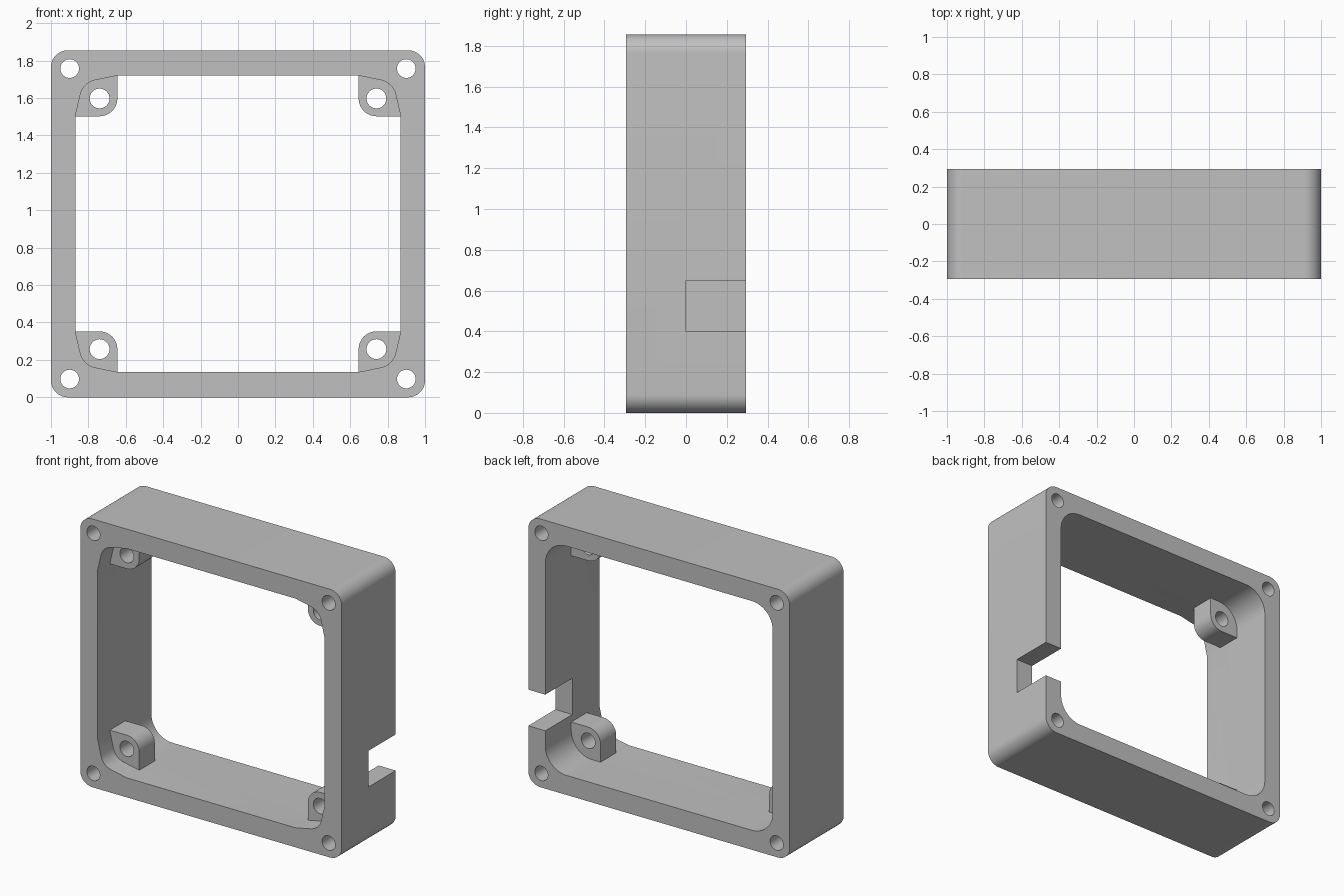
import bpy, bmesh
from math import cos, sin, radians

cube = bpy.data.objects.get("Cube")
if cube:
    bpy.data.objects.remove(cube, do_unlink=True)

MID = 0.9275              # height of the frame centre
FRONT, BACK = -0.295, 0.295
LUG_FRONT, LUG_BACK = -0.158, 0.012
IN_X, IN_Z = 0.87, 0.7925  # half size of the opening
LUG = (0.74, 0.67)         # lug hole centre
OVER = 0.05

grey = bpy.data.materials.new("light_grey")
grey.use_nodes = True
colour = (0.53, 0.53, 0.53, 1)
grey.diffuse_color = colour
grey.node_tree.nodes["Principled BSDF"].inputs["Base Color"].default_value = colour


def arc(cx, cz, r, a0, a1, n=12):
    angles = [radians(a0 + (a1 - a0) * i / n) for i in range(n + 1)]
    return [(cx + r * cos(a), cz + r * sin(a)) for a in angles]


def four_corners(quad):
    """Mirror one corner, listed from the top edge to the side edge, into a loop."""
    loop = list(quad)
    loop += [(x, -z) for x, z in reversed(quad)]
    loop += [(-x, -z) for x, z in quad]
    loop += [(-x, z) for x, z in reversed(quad)]
    return loop


def rounded(hx, hz, r):
    return four_corners(arc(hx - r, hz - r, r, 90, 0))


def prism(name, loop, y0, y1):
    """Extrude an x-z outline along y."""
    bm = bmesh.new()
    face = bm.faces.new([bm.verts.new((x, y0, z + MID)) for x, z in loop])
    ext = bmesh.ops.extrude_face_region(bm, geom=[face])
    verts = [v for v in ext["geom"] if isinstance(v, bmesh.types.BMVert)]
    bmesh.ops.translate(bm, verts=verts, vec=(0, y1 - y0, 0))
    bmesh.ops.recalc_face_normals(bm, faces=bm.faces)
    mesh = bpy.data.meshes.new(name)
    bm.to_mesh(mesh)
    bm.free()
    mesh.materials.append(grey)
    obj = bpy.data.objects.new(name, mesh)
    bpy.context.collection.objects.link(obj)
    return obj


def cut(target, loop, y0, y1):
    cutter = prism("cutter", loop, y0, y1)
    cutter.hide_render = True
    mod = target.modifiers.new("cut", "BOOLEAN")
    mod.operation = "DIFFERENCE"
    mod.solver = "EXACT"
    mod.object = cutter
    bpy.ops.object.select_all(action="DESELECT")
    bpy.context.view_layer.objects.active = target
    target.select_set(True)
    bpy.ops.object.modifier_apply(modifier=mod.name)
    bpy.data.objects.remove(cutter, do_unlink=True)


# Outer block
frame = prism("frame", rounded(1.0, MID, 0.09), FRONT, BACK)

# Opening that leaves a rounded lug in each corner
lug_r = LUG[0] - 0.645
lug_corner = [(0.645, IN_Z)] + arc(*LUG, lug_r, 180, 270) + [(IN_X, LUG[1] - lug_r)]
cut(frame, four_corners(lug_corner), FRONT - OVER, BACK + OVER)

# Clearance in front of the lugs, with slanted corner flanks
front_corner = [(0.645, IN_Z)] + arc(0.745, 0.67, 0.1, 78, 12) + [(IN_X, LUG[1] - lug_r)]
cut(frame, four_corners(front_corner), FRONT - OVER, LUG_FRONT)

# Clearance behind the lugs, with plain rounded corners
cut(frame, rounded(IN_X, IN_Z, 0.16), LUG_BACK, BACK + OVER)

# Screw holes through the frame corners and the lugs
for sx in (-1, 1):
    for sz in (-1, 1):
        for x, z, r in ((0.9, 0.83, 0.05), (*LUG, 0.053)):
            hole = arc(sx * x, sz * z, r, 0, 360, 32)[:-1]
            cut(frame, hole, FRONT - OVER, BACK + OVER)

# Cable notch in the left wall, open to the back
low, high = 0.4 - MID, 0.65 - MID
cut(frame, [(0.8, low), (1.1, low), (1.1, high), (0.8, high)], 0.0, BACK + OVER)

bpy.ops.object.shade_smooth_by_angle(angle=radians(25))
